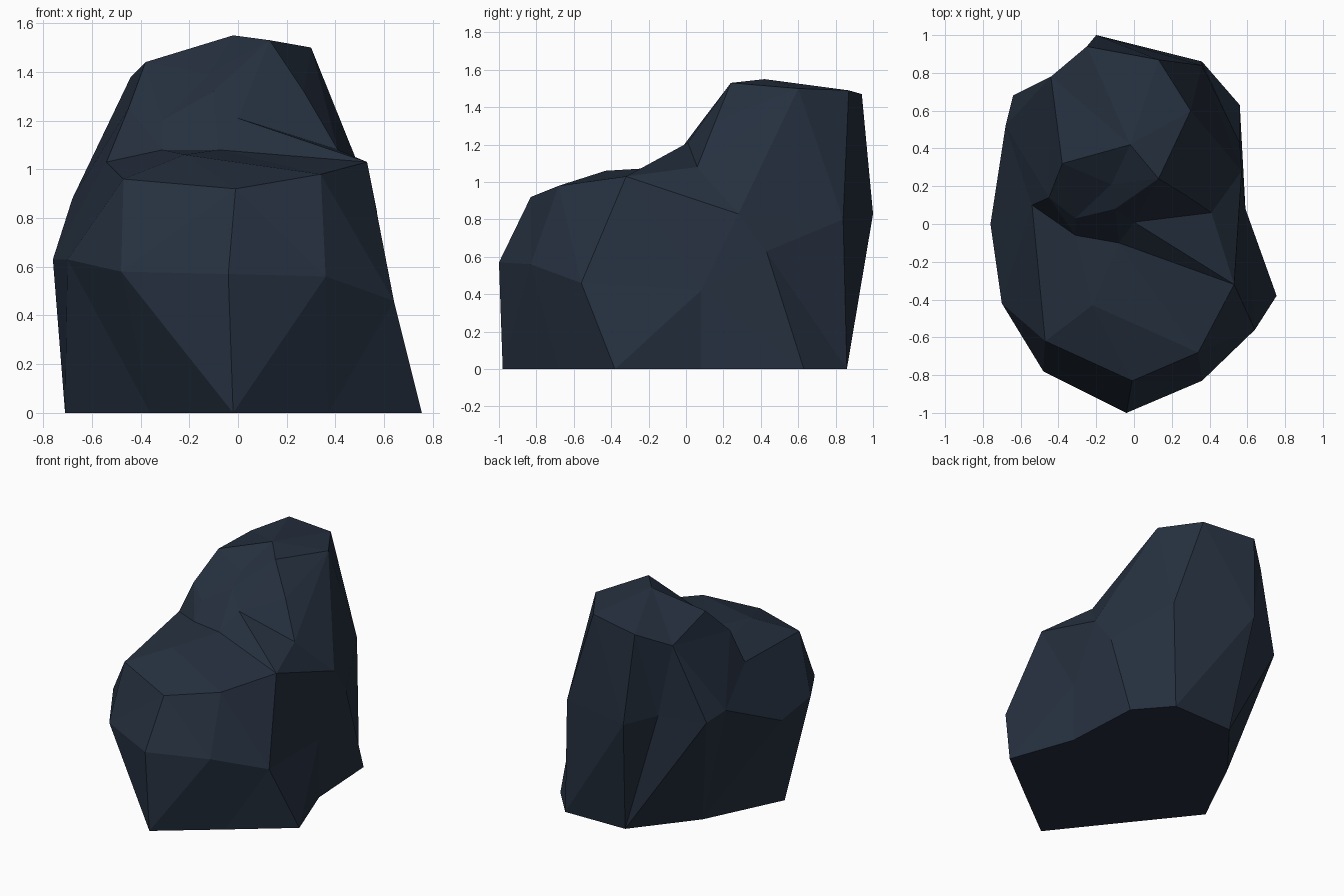
import bpy
import bmesh
from mathutils import Vector

# Cross-section outlines of the boulder, from the ground up
base = [(-.02, -.98), (.37, -.68), (.755, -.38), (.59, .08), (.56, .63), (.36, .86),
        (-.11, .85), (-.44, .44), (-.71, -.11), (-.36, -.55), (0, 0)]
waist = [(-.04, -1, .57), (.36, -.83, .56), (.64, -.56, .46), (.59, .08, .42),
         (.56, .43, .63), (.36, .84, .8), (-.2, 1, .83), (-.33, .79, .85),
         (-.64, .68, .84), (-.68, .52, .88), (-.76, 0, .63), (-.7, -.42, .63),
         (-.48, -.78, .58)]
# Front ledge
ledge = [(-.01, -.83, .92), (.34, -.68, .98), (.53, -.32, 1.03), (.41, .06, 1.08),
         (.57, .28, .83), (-.08, -.1, 1.08), (-.22, -.43, 1.06), (-.31, -.06, 1.08),
         (-.54, .1, 1.03), (-.47, -.62, .96)]
# Tall rear crown
crown = [(0, .01, 1.21), (-.31, .03, 1.2), (-.1, .08, 1.32), (.27, .155, 1.32),
         (-.12, .21, 1.39), (-.45, .14, 1.25), (-.38, .32, 1.44), (.13, .24, 1.53),
         (-.02, .42, 1.55), (.3, .6, 1.5), (.13, .87, 1.49), (-.25, .94, 1.47),
         (-.44, .78, 1.38)]

points = [Vector((x, y, 0)) for x, y in base] + [Vector(p) for p in waist + ledge + crown]

# Skin the outlines: wrap the directions seen from the core, then restore the radii
core = Vector((0, .08, .55))
bm = bmesh.new()
verts = [bm.verts.new((p - core).normalized()) for p in points]
bmesh.ops.convex_hull(bm, input=verts)
for v, p in zip(verts, points):
    v.co = p
bmesh.ops.recalc_face_normals(bm, faces=bm.faces)

mesh = bpy.data.meshes.new("boulder")
bm.to_mesh(mesh)
bm.free()
boulder = bpy.data.objects.new("boulder", mesh)
bpy.context.collection.objects.link(boulder)

# Dark slate colour
slate = bpy.data.materials.new("dark slate")
slate.diffuse_color = (.019, .030, .050, 1)
mesh.materials.append(slate)
